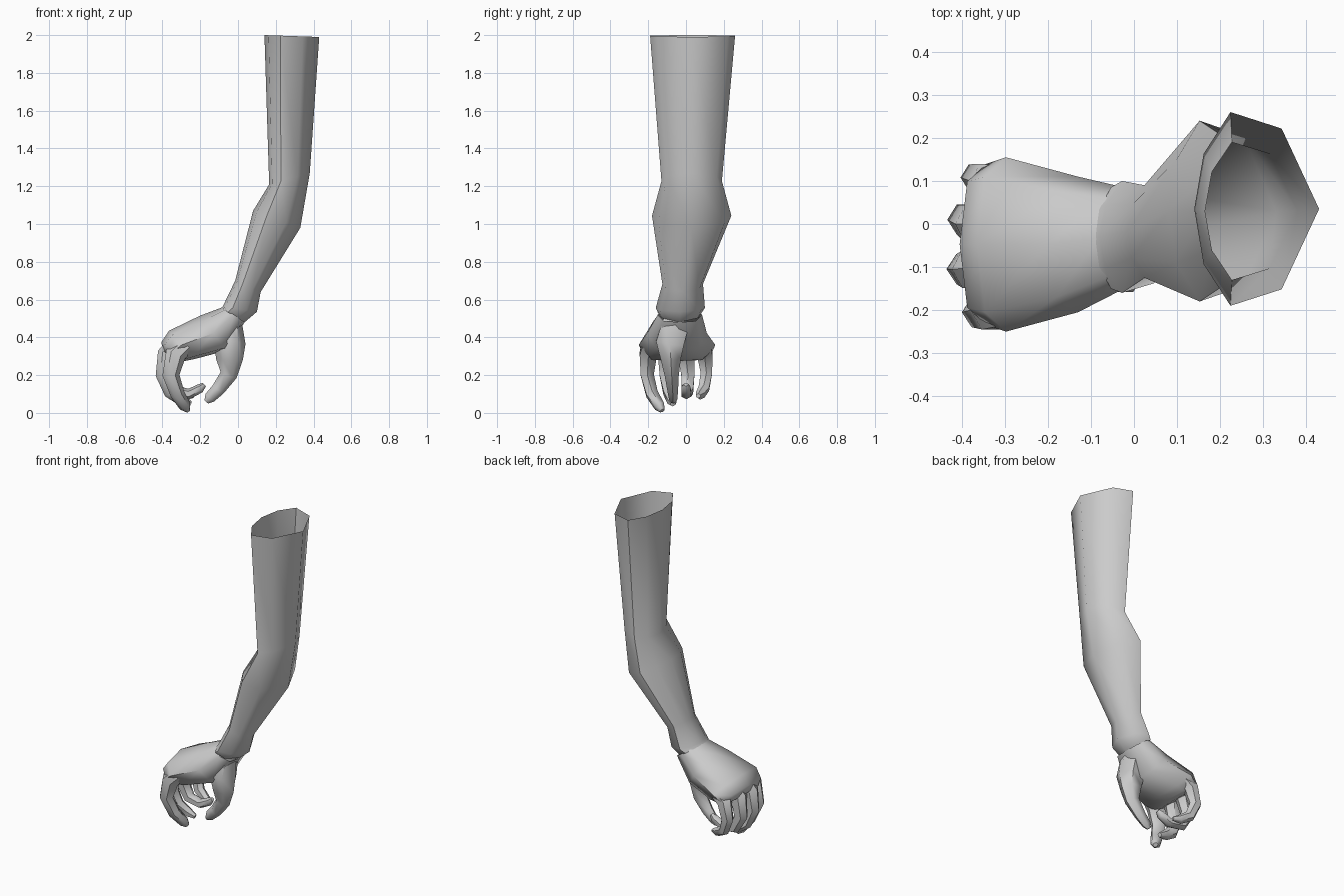
import bpy, bmesh
from mathutils import Vector

ROUND = [(1, 0), (.4, .83), (-.42, 1), (-.85, .57), (-1, 0), (-.85, -.57), (-.42, -1), (.4, -.83)]
BOXY = [(1, 0), (.85, .72), (0, 1), (-.72, .78), (-1, 0), (-.72, -.78), (0, -1), (.85, -.72)]


def loft(name, rings, cap_start=False, cap_end=False):
    """Skin a list of equal-length point rings."""
    bm = bmesh.new()
    vs = [[bm.verts.new(p) for p in r] for r in rings]
    for a, b in zip(vs, vs[1:]):
        n = len(a)
        for i in range(n):
            j = (i + 1) % n
            bm.faces.new((a[i], a[j], b[j], b[i]))
    if cap_start:
        bm.faces.new(vs[0])
    if cap_end:
        bm.faces.new(vs[-1])
    bmesh.ops.recalc_face_normals(bm, faces=bm.faces)
    me = bpy.data.meshes.new(name)
    bm.to_mesh(me)
    bm.free()
    ob = bpy.data.objects.new(name, me)
    bpy.context.collection.objects.link(ob)
    bpy.ops.object.select_all(action='DESELECT')
    ob.select_set(True)
    bpy.context.view_layer.objects.active = ob
    bpy.ops.object.shade_smooth_by_angle(angle=1.0)
    return ob


def section(xl, zl, xr, zr, y0, y1, shape):
    """Ring across the limb, from its left/back point to its right/palm point."""
    pts = []
    for u, v in shape:
        t = (u + 1) / 2
        pts.append((xl + (xr - xl) * t, (y0 + y1) / 2 + v * (y1 - y0) / 2, zl + (zr - zl) * t))
    return pts


def finger(name, path):
    """Six-sided tapering tube along (x, y, z, depth radius, width radius)."""
    hexa = [(1, 0), (.5, .87), (-.5, .87), (-1, 0), (-.5, -.87), (.5, -.87)]
    ps = [Vector(p[:3]) for p in path]
    rings = []
    for i, p in enumerate(path):
        d = (ps[min(i + 1, len(ps) - 1)] - ps[max(i - 1, 0)]).normalized()
        side = Vector((0, 1, 0))
        side = (side - d * side.dot(d)).normalized()
        up = d.cross(side)
        rings.append([ps[i] + up * a * p[3] + side * b * p[4] for a, b in hexa])
    return loft(name, rings, cap_end=True)


# Sleeve-like open upper arm, elbow, forearm and wrist
arm = [(.14, 2.0, .43, 1.99, -.19, .26),
       (.165, 1.21, .38, 1.27, -.13, .19),
       (.08, 1.07, .33, .98, -.18, .24),
       (-.015, .70, .12, .64, -.125, .09),
       (-.08, .565, .10, .535, -.16, .10),
       (-.09, .555, .035, .48, -.15, .085)]
loft("arm", [section(*s, ROUND) for s in arm])

# Palm, widening toward the knuckles
palm = [(-.08, .56, .035, .48, -.15, .085),
        (-.20, .515, -.06, .33, -.205, .11),
        (-.365, .435, -.23, .285, -.25, .155),
        (-.405, .375, -.28, .275, -.235, .14),
        (-.40, .33, -.31, .275, -.20, .11)]
loft("palm", [section(*s, BOXY) for s in palm], cap_end=True)

# Thumb with its broad fleshy base
finger("thumb", [(-.03, -.05, .49, .05, .08), (-.045, -.085, .37, .085, .085),
                 (-.045, -.08, .28, .07, .06), (-.05, -.075, .20, .045, .042),
                 (-.105, -.07, .125, .036, .032), (-.15, -.068, .08, .03, .025),
                 (-.168, -.067, .058, .013, .013)])

# Index finger pointing down
finger("index_finger", [(-.28, -.19, .36, .05, .05), (-.33, -.20, .31, .055, .052),
                        (-.355, -.205, .20, .045, .04), (-.32, -.18, .10, .038, .036),
                        (-.28, -.14, .035, .032, .03), (-.265, -.125, .012, .014, .016)])

# Middle finger, half curled
finger("middle_finger", [(-.32, -.10, .37, .05, .05), (-.375, -.105, .31, .052, .05),
                         (-.39, -.105, .20, .046, .04), (-.355, -.09, .11, .038, .034),
                         (-.295, -.075, .065, .03, .028), (-.25, -.07, .048, .014, .015)])

# Ring finger, curled back toward the palm
finger("ring_finger", [(-.31, 0, .37, .05, .05), (-.37, 0, .31, .05, .05),
                       (-.39, .01, .20, .044, .04), (-.345, .008, .115, .036, .034),
                       (-.26, .002, .10, .028, .03), (-.20, 0, .13, .024, .026),
                       (-.178, 0, .15, .012, .013)])

# Little finger
finger("little_finger", [(-.28, .095, .36, .045, .045), (-.34, .10, .31, .045, .046),
                         (-.365, .108, .21, .038, .035), (-.335, .095, .13, .032, .032),
                         (-.275, .075, .095, .027, .026), (-.235, .065, .09, .012, .013)])
